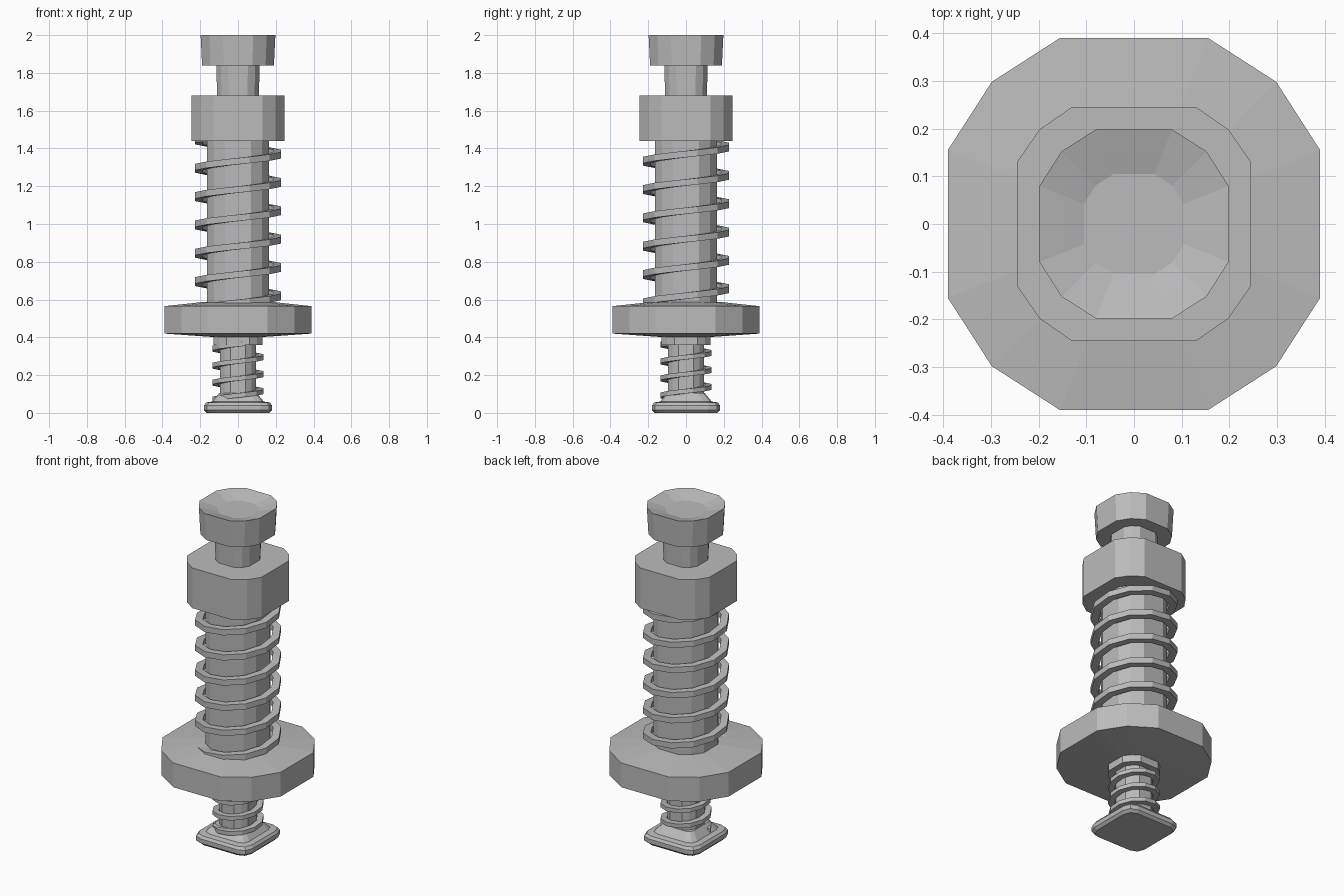
import bpy, bmesh, math

cube = bpy.data.objects.get("Cube")
if cube:
    bpy.data.objects.remove(cube, do_unlink=True)

GREY = (0.5, 0.5, 0.5, 1)
steel = bpy.data.materials.new("plain_grey")
steel.use_nodes = True
steel.diffuse_color = GREY
steel.node_tree.nodes["Principled BSDF"].inputs["Base Color"].default_value = GREY


def finish(name, bm):
    bmesh.ops.recalc_face_normals(bm, faces=bm.faces)
    mesh = bpy.data.meshes.new(name)
    bm.to_mesh(mesh)
    bm.free()
    mesh.materials.append(steel)
    obj = bpy.data.objects.new(name, mesh)
    bpy.context.collection.objects.link(obj)


def outline(half, edge, corner):
    """Twelve-sided outline: two points per side plus one on each diagonal."""
    quarter = [(half, edge), (corner, corner), (edge, half)]
    points = []
    for turn in range(4):
        points += quarter
        quarter = [(-y, x) for x, y in quarter]
    return points


def stack(name, shape, rings):
    """Skin scaled copies of an outline; rings are (scale, height)."""
    bm = bmesh.new()
    loops = [[bm.verts.new((x * s, y * s, z)) for x, y in shape] for s, z in rings]
    n = len(shape)
    for low, high in zip(loops, loops[1:]):
        for i in range(n):
            j = (i + 1) % n
            bm.faces.new((low[i], low[j], high[j], high[i]))
    bm.faces.new(loops[0])
    bm.faces.new(loops[-1])
    finish(name, bm)


def spring(name, inner, outer, height, pitch, start, turns, sides=12):
    """Square-section helix, rising anticlockwise from the left-hand point."""
    bm = bmesh.new()
    loops = []
    for i in range(int(turns * sides) + 1):
        a = math.pi + 2 * math.pi * (i + 0.5) / sides
        mid = start + pitch * (i + 0.5) / sides
        loops.append([bm.verts.new((r * math.cos(a), r * math.sin(a), mid + dz))
                      for r, dz in ((inner, -height / 2), (outer, -height / 2),
                                    (outer, height / 2), (inner, height / 2))])
    for a, b in zip(loops, loops[1:]):
        for k in range(4):
            m = (k + 1) % 4
            bm.faces.new((a[k], a[m], b[m], b[k]))
    bm.faces.new(loops[0])
    bm.faces.new(loops[-1])
    finish(name, bm)


# Foot with rounded square plate and tapered top
stack("foot", outline(0.18, 0.12, 0.163),
      [(0.92, 0), (1, 0.015), (1, 0.04), (0.94, 0.055), (0.76, 0.06), (0.55, 0.105)])

# Lower plunger
stack("lower_shaft", outline(0.095, 0.04, 0.072), [(1, 0.08), (1, 0.42)])
spring("lower_spring", 0.105, 0.14, 0.024, 0.09, 0.07, 3.3)
stack("lower_collar", outline(0.13, 0.06, 0.1), [(1, 0.36), (1, 0.42)])

# Wide flange with gently coned faces
stack("flange", outline(0.39, 0.155, 0.298),
      [(0.35, 0.402), (1, 0.42), (1, 0.565), (0.45, 0.588)])

# Main barrel and its spring
stack("barrel", outline(0.165, 0.068, 0.126), [(1, 0.57), (1, 1.46)])
spring("main_spring", 0.193, 0.236, 0.034, 0.15, 0.545, 6)

# Upper collar, neck and dished button
stack("upper_collar", outline(0.245, 0.13, 0.198), [(1, 1.44), (1, 1.68)])
stack("neck", outline(0.11, 0.05, 0.087), [(1, 1.67), (1.05, 1.85)])
stack("button", outline(0.198, 0.08, 0.152),
      [(0.96, 1.84), (1, 2), (0.74, 1.985), (0.53, 1.972)])
